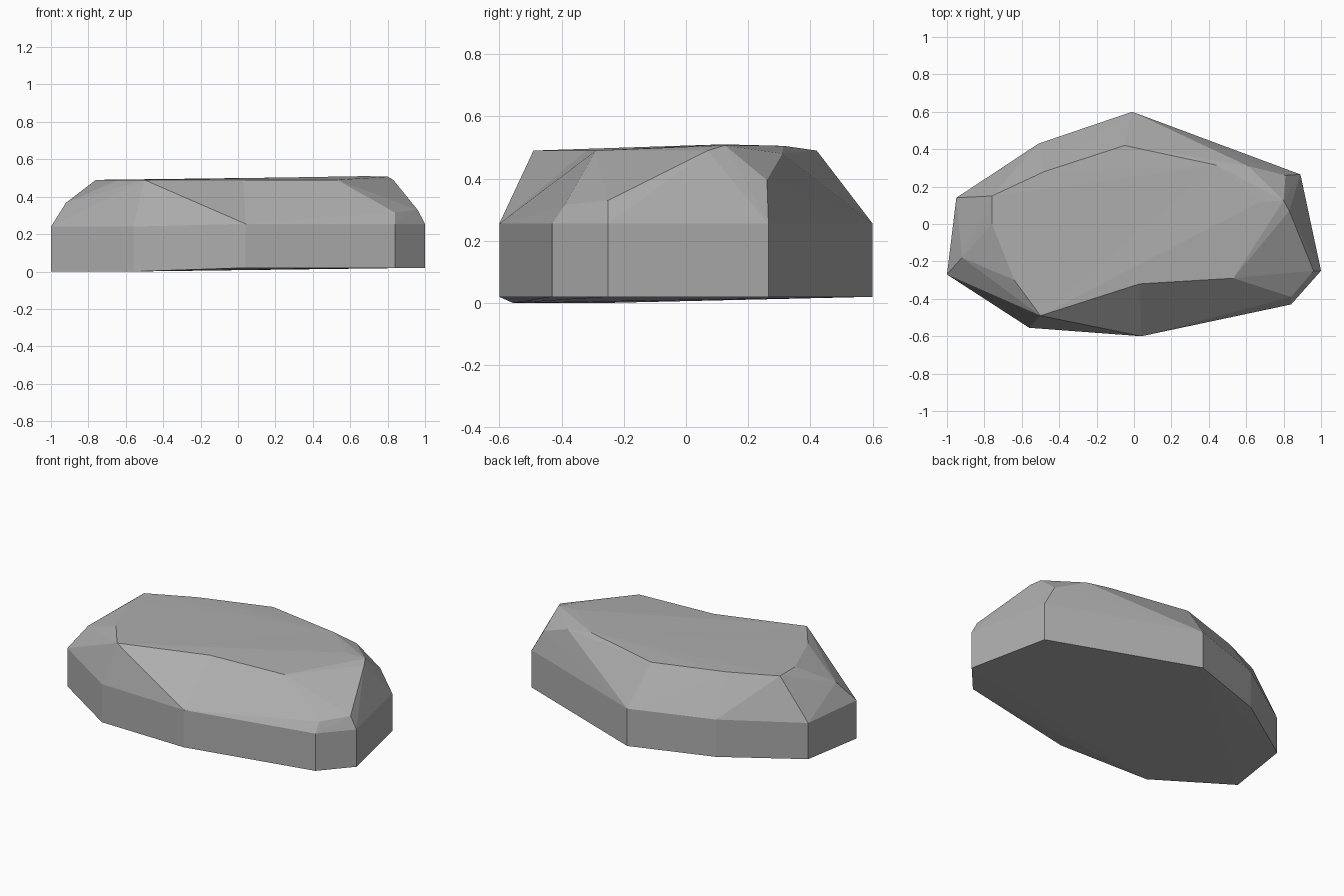
import bpy
import bmesh
from mathutils import Vector

cube = bpy.data.objects.get("Cube")
if cube:
    bpy.data.objects.remove(cube, do_unlink=True)

# Outline of the side wall
OUTLINE = [(-1, -.27), (-.56, -.555), (.04, -.6), (.84, -.43), (1, -.25),
           (.89, .265), (-.01, .6), (-.51, .43), (-.95, .14)]
# Rim of the flat top
RIM = [(-.76, 0), (-.76, .15), (-.48, .28), (-.05, .42),
       (.53, -.29), (-.5, -.49), (-.64, -.3)]
# Chipped and raised corners
CHIPS = [(.44, .315, .505), (.61, .31, .48), (.81, .26, .395), (.68, .12, .51),
         (.8, .125, .507), (.83, .07, .49), (.96, -.25, .33), (.84, -.39, .315),
         (-.92, -.18, .367)]
TOP = .49


def base_height(x, y):
    """The underside dips gently towards one end."""
    return .02 if x > -.53 else max(0, .03 * (y + .27))


def wall_height(x):
    return .24 if x < -.53 else .255


def find_vert(bm, x, y, z):
    return min(bm.verts, key=lambda v: (v.co - Vector((x, y, z))).length)


# Faceted body
points = [(x, y, base_height(x, y)) for x, y in OUTLINE]
points += [(x, y, wall_height(x)) for x, y in OUTLINE]
points += [(x, y, TOP) for x, y in RIM] + CHIPS
bm = bmesh.new()
for p in points:
    bm.verts.new(p)
hull = bmesh.ops.convex_hull(bm, input=bm.verts[:])
loose = [v for v in bm.verts if not v.link_faces]
bmesh.ops.delete(bm, geom=loose, context='VERTS')
bmesh.ops.dissolve_limit(bm, angle_limit=.015, verts=bm.verts[:], edges=bm.edges[:])

# Hollow in the front rim
left = find_vert(bm, -.5, -.49, TOP)
right = find_vert(bm, .53, -.29, TOP)
foot = find_vert(bm, .04, -.6, .255)
edge = bm.edges.get((left, right))
if edge:
    _, dent = bmesh.utils.edge_split(edge, left, .5)
    dent.co = (.03, -.32, TOP)
    bmesh.ops.connect_verts(bm, verts=[dent, foot])
bmesh.ops.triangulate(bm, faces=[f for f in bm.faces if len(f.verts) > 4])
bmesh.ops.recalc_face_normals(bm, faces=bm.faces[:])

mesh = bpy.data.meshes.new("rock")
bm.to_mesh(mesh)
bm.free()
rock = bpy.data.objects.new("rock", mesh)
bpy.context.collection.objects.link(rock)

# Stone colour
stone = bpy.data.materials.new("grey stone")
stone.use_nodes = True
colour = (.42, .42, .42, 1)
stone.diffuse_color = colour
stone.node_tree.nodes["Principled BSDF"].inputs["Base Color"].default_value = colour
mesh.materials.append(stone)
